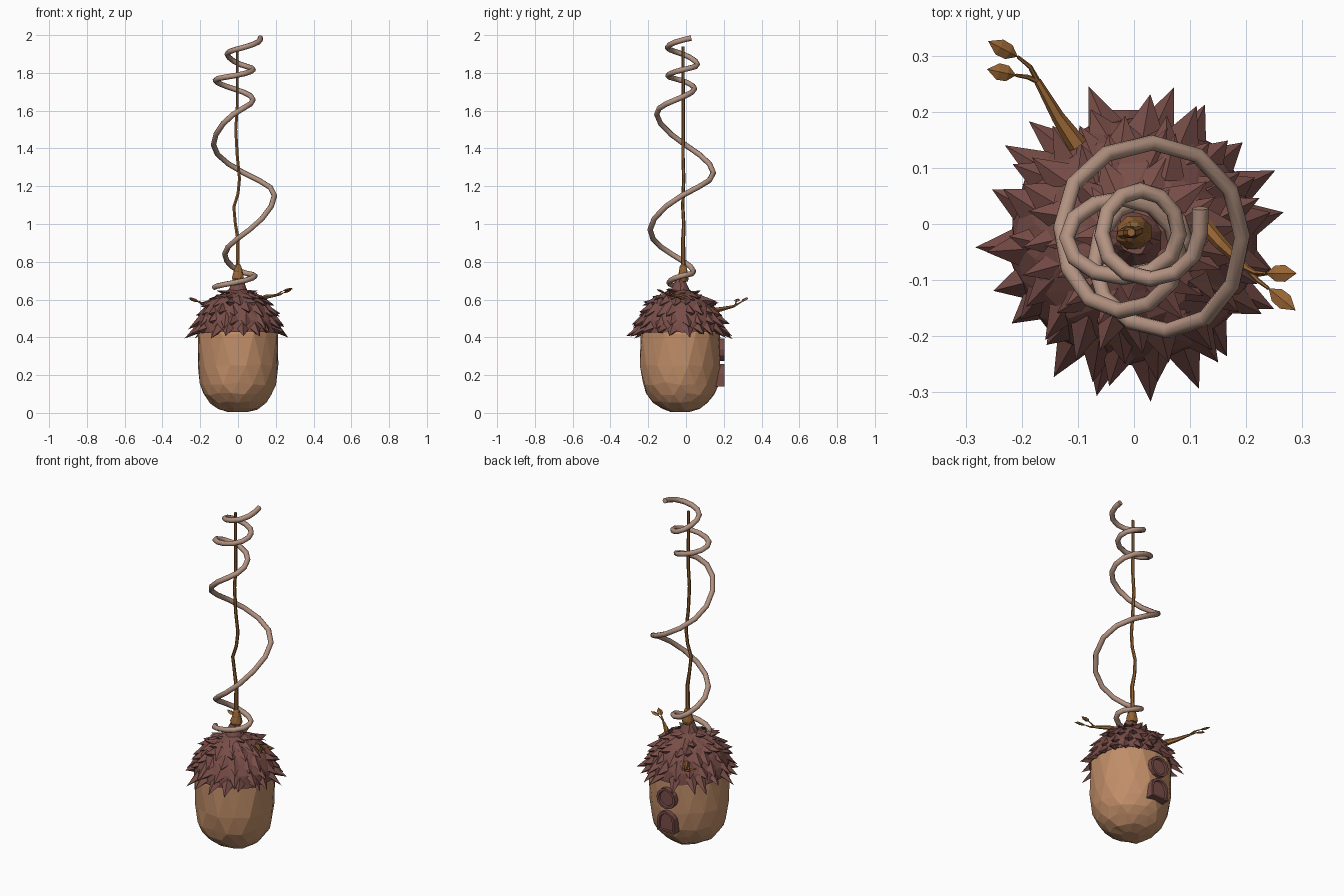
import bpy, bmesh, math, random
from mathutils import Vector, Matrix

if "Cube" in bpy.data.objects:
    bpy.data.objects.remove(bpy.data.objects["Cube"])

random.seed(7)
CY = -0.03  # the acorn hangs slightly forward of the origin


def material(name, rgb):
    m = bpy.data.materials.new(name)
    m.diffuse_color = (*rgb, 1)
    m.use_nodes = True
    m.node_tree.nodes["Principled BSDF"].inputs["Base Color"].default_value = m.diffuse_color
    return m


NUT = material("nut_shell", (0.53, 0.27, 0.14))
CAP = material("cap_brown", (0.19, 0.075, 0.065))
VINE = material("pale_vine", (0.45, 0.29, 0.22))
TWIG = material("twig_wood", (0.31, 0.13, 0.035))


def finish(bm, name, mat):
    bmesh.ops.recalc_face_normals(bm, faces=bm.faces)
    me = bpy.data.meshes.new(name)
    bm.to_mesh(me)
    bm.free()
    me.materials.append(mat)
    ob = bpy.data.objects.new(name, me)
    bpy.context.collection.objects.link(ob)
    return ob


def lathe(name, profile, sides, mat, cy=CY, jitter=0.0):
    bm = bmesh.new()
    rings = []
    for i, (r, z) in enumerate(profile):
        ring = []
        for k in range(sides):
            a = math.tau * (k + 0.5 * (i % 2)) / sides
            rr = r + random.uniform(-jitter, jitter)
            zz = z + random.uniform(-jitter, jitter) * (1.5 if i else 0)
            ring.append(bm.verts.new((rr * math.cos(a), cy + rr * math.sin(a), zz)))
        rings.append(ring)
    for i, (lo, hi) in enumerate(zip(rings, rings[1:])):
        for k in range(sides):
            n = (k + 1) % sides
            if i % 2 == 0:
                bm.faces.new((lo[k], lo[n], hi[k]))
                bm.faces.new((lo[n], hi[n], hi[k]))
            else:
                bm.faces.new((lo[k], lo[n], hi[n]))
                bm.faces.new((lo[k], hi[n], hi[k]))
    bm.faces.new(rings[0])
    bm.faces.new(rings[-1])
    return finish(bm, name, mat)


def tube(name, points, radius, mat, res=1, smooth=False):
    """points: (x, y, z[, radius factor])"""
    cu = bpy.data.curves.new(name + "_path", 'CURVE')
    cu.dimensions = '3D'
    cu.bevel_depth = radius
    cu.bevel_resolution = res
    cu.use_fill_caps = True
    sp = cu.splines.new('POLY')
    sp.points.add(len(points) - 1)
    for p, q in zip(sp.points, points):
        p.co = (q[0], q[1], q[2], 1)
        p.radius = q[3] if len(q) > 3 else 1
    tmp = bpy.data.objects.new(name + "_path", cu)
    bpy.context.collection.objects.link(tmp)
    me = bpy.data.meshes.new_from_object(tmp.evaluated_get(bpy.context.evaluated_depsgraph_get()))
    bpy.data.objects.remove(tmp)
    me.polygons.foreach_set("use_smooth", [smooth] * len(me.polygons))
    me.materials.clear()
    me.materials.append(mat)
    ob = bpy.data.objects.new(name, me)
    bpy.context.collection.objects.link(ob)
    return ob


# Nut body, roughly carved
lathe("nut_body", [(0.05, 0.004), (0.105, 0.024), (0.15, 0.055), (0.182, 0.1), (0.203, 0.155),
                   (0.214, 0.25), (0.214, 0.42), (0.18, 0.53), (0.09, 0.6)], 16, NUT, jitter=0.005)

# Cap dome with neck
lathe("cap_dome", [(0.19, 0.44), (0.222, 0.425), (0.212, 0.49), (0.182, 0.55), (0.14, 0.598),
                   (0.09, 0.628), (0.05, 0.65), (0.032, 0.69), (0.024, 0.71)], 18, CAP, jitter=0.003)

# Cap scales: rings of pointed pyramids (base r, base z, tip r, tip z, count, width)
bm = bmesh.new()
for r, z, tr, tz, n, w in [(0.07, 0.64, 0.115, 0.637, 9, 0.05), (0.11, 0.612, 0.165, 0.615, 12, 0.06),
                           (0.145, 0.585, 0.20, 0.58, 15, 0.065), (0.175, 0.545, 0.23, 0.525, 17, 0.07),
                           (0.198, 0.50, 0.255, 0.465, 18, 0.075), (0.207, 0.46, 0.275, 0.415, 19, 0.075)]:
    off = random.random()
    for k in range(n):
        a = math.tau * (k + off + random.uniform(-0.25, 0.25)) / n
        out = Vector((math.cos(a), math.sin(a), 0))
        side = Vector((-out.y, out.x, 0))
        c = out * (r - 0.008) + Vector((0, CY, z + random.uniform(-0.01, 0.01)))
        slope = Vector((0, 0, 1)) * min(1, r / 0.2) - out * (1.1 - r / 0.2)
        slope.normalize()
        g = random.uniform(0.75, 1.2)
        tip = out * (r + (tr - r) * g) + Vector((0, CY, z + (tz - z) * g + random.uniform(-0.02, 0.012)))
        tip += side * random.uniform(-0.025, 0.025)
        base = [bm.verts.new(c + side * w * s * 0.5 + slope * w * t * 0.55)
                for s, t in ((-1, 0.1), (0.1, -0.8), (1, 0), (0, 1))]
        t = bm.verts.new(tip)
        bm.faces.new(base)
        for i in range(4):
            bm.faces.new((base[i], base[(i + 1) % 4], t))
finish(bm, "cap_scales", CAP)

# Stem knob and hanging cord
lathe("stem_knob", [(0.026, 0.695), (0.033, 0.715), (0.025, 0.745), (0.018, 0.775), (0.008, 0.79)],
      8, TWIG, cy=-0.015, jitter=0.002)
tube("hanging_cord", [(-0.002, -0.015, 0.76, 1.3), (0.0, -0.015, 0.92, 1.2), (-0.014, -0.012, 1.0),
                      (-0.022, -0.017, 1.09), (0.0, -0.015, 1.16), (0.008, -0.012, 1.24),
                      (-0.004, -0.016, 1.36), (-0.012, -0.015, 1.5), (-0.004, -0.015, 1.62),
                      (-0.005, -0.015, 1.94, 0.85)], 0.009, TWIG)

# Spiral vine: alternating x and y turning points (value, z), one per quarter turn
turns = [(-0.125, 0.665), (-0.09, 0.69), (0.09, 0.725), (0.04, 0.75), (-0.07, 0.84), (-0.19, 0.97),
         (0.193, 1.15), (0.145, 1.27), (-0.13, 1.42), (-0.155, 1.58), (0.08, 1.657), (0.045, 1.715),
         (-0.12, 1.76), (-0.095, 1.785), (0.08, 1.817), (0.06, 1.845), (-0.057, 1.9), (-0.098, 1.935),
         (0.118, 1.975), (0.07, 1.998)]


def swing(u, parity):
    i = int((u - parity) // 2) * 2 + parity
    a = turns[i][0] if i >= 0 else 0.03
    b = turns[i + 2][0] if i + 2 < len(turns) else turns[i][0]
    return a + (b - a) * (0.5 - 0.5 * math.cos(math.pi * (u - i) / 2))


def height(u):
    i = min(int(u), len(turns) - 2)
    z = [turns[min(max(j, 0), len(turns) - 1)][1] for j in (i - 1, i, i + 1, i + 2)]
    t = u - i
    m0, m1 = (z[2] - z[0]) / 2, (z[3] - z[1]) / 2
    return (z[1] * (2 * t**3 - 3 * t**2 + 1) + m0 * (t**3 - 2 * t**2 + t)
            + z[2] * (3 * t**2 - 2 * t**3) + m1 * (t**3 - t**2))


us = [k / 3 for k in range(0, 3 * 18 + 2)]
tube("spiral_vine", [(swing(u, 0), swing(u, 1), min(height(u), 1.986)) for u in us],
     0.0145, VINE, res=2, smooth=True)


# Door and round window on the back: outer frame with recessed panel
def plaque(name, outline, front=0.203, back=0.14):
    bm = bmesh.new()
    f = bm.faces.new([bm.verts.new((x, back, z)) for x, z in outline])
    ext = bmesh.ops.extrude_face_region(bm, geom=[f])
    bmesh.ops.translate(bm, vec=(0, front - back, 0),
                        verts=[v for v in ext["geom"] if isinstance(v, bmesh.types.BMVert)])
    bm.normal_update()
    face = [g for g in ext["geom"] if isinstance(g, bmesh.types.BMFace)]
    bmesh.ops.recalc_face_normals(bm, faces=bm.faces)
    bmesh.ops.inset_region(bm, faces=face, thickness=0.014)
    bmesh.ops.inset_region(bm, faces=face, thickness=0.003, depth=-0.01)
    return finish(bm, name, CAP)


def arc(cx, cz, r, a0, a1, n):
    return [(cx + r * math.cos(a0 + (a1 - a0) * k / n), cz + r * math.sin(a0 + (a1 - a0) * k / n))
            for k in range(n + 1)]


plaque("round_window", arc(-0.01, 0.335, 0.06, 0, math.tau * 11 / 12, 11))
plaque("arched_door", [(-0.065, 0.14), (0.045, 0.14)] + arc(-0.01, 0.205, 0.055, 0, math.pi, 8))


# Twigs with two leaves each
def leaf(name, start, end):
    start, end = Vector(start), Vector(end)
    d = end - start
    side = d.cross(Vector((0, 0, 1))).normalized()
    up = side.cross(d).normalized()
    bm = bmesh.new()
    tips = [bm.verts.new(start), bm.verts.new(end)]
    rings = [[bm.verts.new(start + d * t + side * w * s + up * h) for s, h in
              ((1, 0), (0, 0.006), (-1, 0), (0, -0.006))] for t, w in ((0.3, 0.014), (0.62, 0.015))]
    for k in range(4):
        n = (k + 1) % 4
        bm.faces.new((tips[0], rings[0][k], rings[0][n]))
        bm.faces.new((rings[0][k], rings[1][k], rings[1][n], rings[0][n]))
        bm.faces.new((rings[1][k], tips[1], rings[1][n]))
    finish(bm, name, TWIG)


def twig(name, stem, forks):
    tube(name, stem, 0.012, TWIG)
    for i, (mid, base, tip) in enumerate(forks):
        tube(f"{name}_fork_{i + 1}", [(*stem[-1][:3], 0.9), (*mid, 0.7), (*base, 0.5)], 0.006, TWIG)
        leaf(f"{name}_leaf_{i + 1}", base, tip)


twig("back_twig", [(-0.10, 0.14, 0.54, 1.5), (-0.135, 0.19, 0.55, 1), (-0.172, 0.255, 0.565, 0.55)],
     [((-0.185, 0.28, 0.58), (-0.207, 0.298, 0.59), (-0.26, 0.326, 0.612)),
      ((-0.19, 0.262, 0.575), (-0.21, 0.265, 0.588), (-0.262, 0.276, 0.605))])
twig("front_twig", [(0.12, 0.005, 0.6, 1.2), (0.155, -0.035, 0.617, 1), (0.2, -0.078, 0.622, 0.6)],
     [((0.215, -0.086, 0.632), (0.235, -0.088, 0.645), (0.29, -0.088, 0.66)),
      ((0.22, -0.1, 0.625), (0.24, -0.115, 0.635), (0.288, -0.154, 0.655))])
